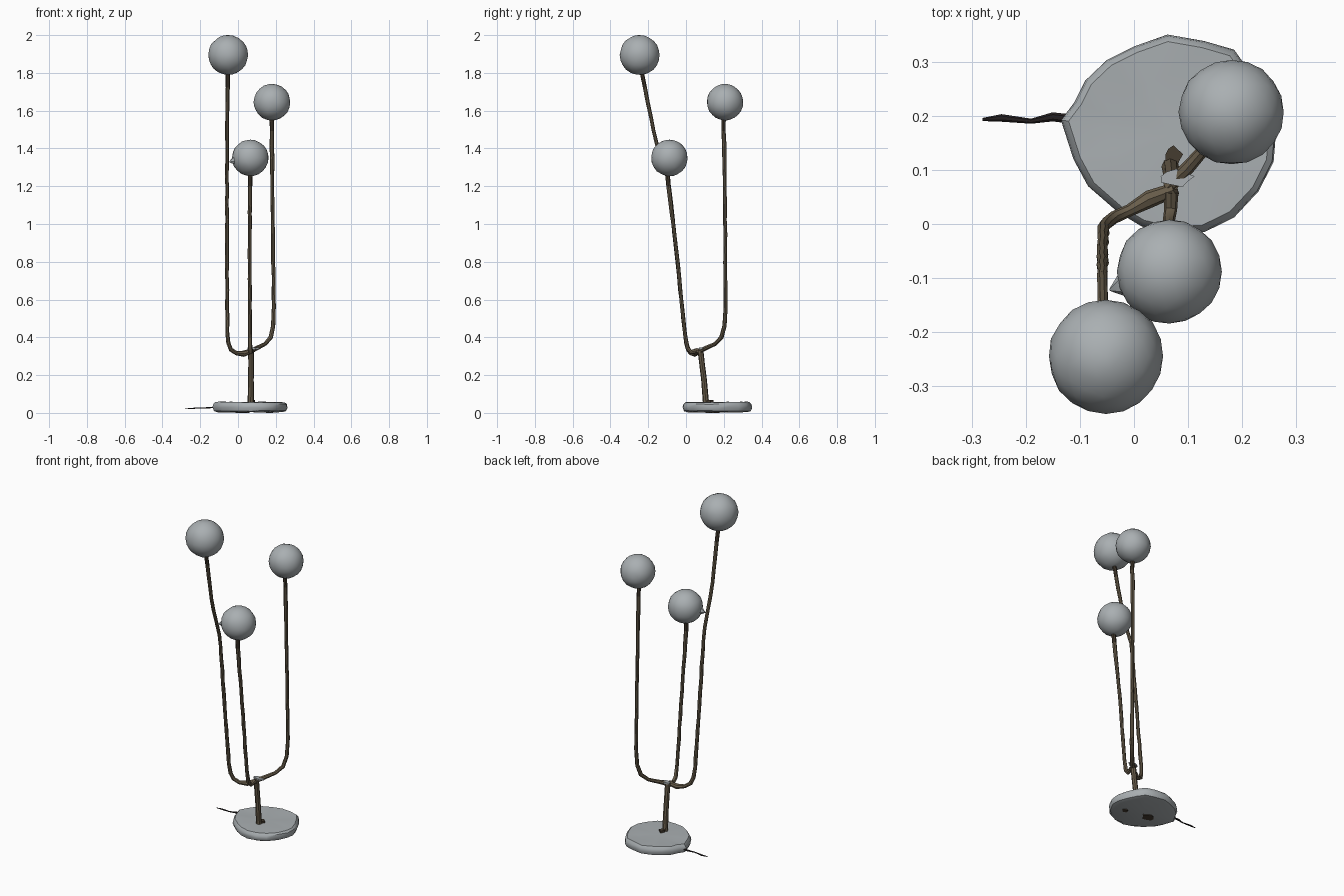
import bpy, bmesh, math, random
from mathutils import Vector

random.seed(4)
cube = bpy.data.objects.get("Cube")
if cube:
    bpy.data.objects.remove(cube, do_unlink=True)


def material(name, rgb):
    m = bpy.data.materials.new(name)
    m.use_nodes = True
    m.diffuse_color = (*rgb, 1)
    m.node_tree.nodes["Principled BSDF"].inputs["Base Color"].default_value = (*rgb, 1)
    return m


GREY = material("pale grey", (0.40, 0.43, 0.445))
BRASS = material("aged brass", (0.14, 0.11, 0.07))
DARK = material("dark bronze", (0.06, 0.045, 0.03))
BLACK = material("black cord", (0.018, 0.014, 0.014))


def finish(name, bm, mats, angle=30):
    bmesh.ops.recalc_face_normals(bm, faces=bm.faces[:])
    me = bpy.data.meshes.new(name)
    bm.to_mesh(me)
    bm.free()
    for m in mats:
        me.materials.append(m)
    ob = bpy.data.objects.new(name, me)
    bpy.context.collection.objects.link(ob)
    bpy.ops.object.select_all(action='DESELECT')
    ob.select_set(True)
    bpy.context.view_layer.objects.active = ob
    if angle:
        bpy.ops.object.shade_smooth_by_angle(angle=math.radians(angle))
    return ob


def globe(name, centre, radius):
    bm = bmesh.new()
    bmesh.ops.create_icosphere(bm, subdivisions=3, radius=radius)
    for v in bm.verts:
        v.co = v.co * random.uniform(0.985, 1.01) + Vector(centre)
    return finish(name, bm, [GREY], 22)


def tube(name, points, mats, sides=8, dark_above=None, flat=1.0, wobble=0.0):
    """Sweep a ring along (x, y, z, radius) points, with slight hand-made wobble."""
    path = []
    for a, b in zip(points, points[1:]):
        a, b = Vector(a), Vector(b)
        n = max(1, int((b.xyz - a.xyz).length / 0.07))
        path += [a.lerp(b, i / n) for i in range(n)]
    path.append(Vector(points[-1]))
    bm = bmesh.new()
    rings = []
    side = None
    for i, p in enumerate(path):
        t = (path[min(i + 1, len(path) - 1)].xyz - path[max(i - 1, 0)].xyz).normalized()
        if side is None:
            side = t.cross(Vector((0, 0, 1)) if abs(t.z) < 0.8 else Vector((0, 1, 0)))
        side = (side - t * side.dot(t)).normalized()
        up = t.cross(side)
        off = Vector((random.uniform(-wobble, wobble), random.uniform(-wobble, wobble), 0))
        r = p.w * random.uniform(0.93, 1.07)
        rings.append([bm.verts.new(p.xyz + off
                      + side * r * math.cos(k * math.tau / sides)
                      + up * r * flat * math.sin(k * math.tau / sides)) for k in range(sides)])
    for a, b in zip(rings, rings[1:]):
        for k in range(sides):
            j = (k + 1) % sides
            bm.faces.new((a[k], a[j], b[j], b[k]))
    bm.faces.new(rings[0])
    bm.faces.new(rings[-1])
    if dark_above:
        for f in bm.faces:
            f.material_index = int(f.calc_center_median().z > dark_above)
    return finish(name, bm, mats, 40)


def plate(name, centre, rx, ry, thick, mat, sides=9):
    bm = bmesh.new()
    bmesh.ops.create_cone(bm, cap_ends=True, segments=sides, radius1=1, radius2=1, depth=thick)
    for v in bm.verts:
        k = 0.85 + 0.15 * math.sin(5 * math.atan2(v.co.y, v.co.x) + 1)
        v.co = Vector((v.co.x * rx * k, v.co.y * ry * k, v.co.z)) + Vector(centre)
    return finish(name, bm, [mat], 0)


# Globes
globe("tall_globe", (-0.052, -0.245, 1.895), 0.106)
globe("rear_globe", (0.18, 0.207, 1.645), 0.097)
globe("front_globe", (0.065, -0.088, 1.35), 0.097)

# Small pointed nub on the side of the front globe
tube("globe_nub", [(-0.045, -0.122, 1.328, 0.002), (-0.02, -0.113, 1.335, 0.022),
                   (0.0, -0.105, 1.34, 0.03)], [GREY], 6)

# Arms: each leaves the joint, bends upward and rises to its globe
tube("tall_arm", [
    (0.075, 0.065, 0.33, 0.014), (0.03, 0.045, 0.313, 0.016), (-0.01, 0.025, 0.316, 0.012),
    (-0.037, 0.012, 0.335, 0.011), (-0.05, 0.002, 0.37, 0.011), (-0.056, -0.008, 0.43, 0.011),
    (-0.058, -0.045, 0.8, 0.010), (-0.058, -0.095, 1.25, 0.010),
    (-0.058, -0.155, 1.42, 0.010), (-0.054, -0.235, 1.80, 0.012)],
    [BRASS, DARK], dark_above=1.73, wobble=0.0015)
tube("front_arm", [
    (0.07, 0.06, 0.33, 0.013), (0.067, 0.025, 0.322, 0.012), (0.066, 0.008, 0.345, 0.011),
    (0.064, -0.005, 0.42, 0.010), (0.062, -0.05, 0.85, 0.010), (0.065, -0.1, 1.27, 0.012)],
    [BRASS, DARK], dark_above=1.22, wobble=0.0015)
tube("rear_arm", [
    (0.065, 0.07, 0.325, 0.013), (0.10, 0.105, 0.343, 0.012), (0.145, 0.155, 0.365, 0.011),
    (0.172, 0.187, 0.40, 0.011), (0.187, 0.203, 0.46, 0.011), (0.191, 0.209, 0.56, 0.010),
    (0.183, 0.206, 1.1, 0.010), (0.178, 0.199, 1.57, 0.012)],
    [BRASS, DARK], dark_above=1.50, wobble=0.0015)

# Stem and joint
tube("stem", [(0.068, 0.106, 0.045, 0.016), (0.068, 0.095, 0.18, 0.015),
              (0.070, 0.077, 0.335, 0.015)], [BRASS], wobble=0.001)
plate("joint_cap", (0.078, 0.085, 0.341), 0.035, 0.018, 0.009, GREY)
plate("stem_foot", (0.073, 0.125, 0.062), 0.018, 0.022, 0.012, DARK)

# Base: irregular disc built from one outline, stacked with a soft worn rim
outline = [(-0.135, 0.192), (-0.112, 0.12), (-0.085, 0.07), (-0.03, 0.022), (0.015, -0.005),
           (0.07, -0.018), (0.13, -0.015), (0.185, 0.012), (0.23, 0.06), (0.258, 0.115),
           (0.262, 0.165), (0.245, 0.22), (0.215, 0.28), (0.185, 0.322), (0.13, 0.338),
           (0.062, 0.35), (0.0, 0.328), (-0.05, 0.303), (-0.09, 0.265), (-0.11, 0.225)]
levels = [(0.86, 0.004), (0.96, 0.010), (1.0, 0.028), (0.985, 0.045), (0.93, 0.057), (0.6, 0.056)]
mid = Vector((0.068, 0.165))
bm = bmesh.new()
rings = []
for s, z in levels:
    ring = []
    for p in outline:
        q = mid + (Vector(p) - mid) * s
        ring.append(bm.verts.new((q.x, q.y, z + random.uniform(-0.003, 0.003))))
    rings.append(ring)
for a, b in zip(rings, rings[1:]):
    for k in range(len(outline)):
        j = (k + 1) % len(outline)
        bm.faces.new((a[k], a[j], b[j], b[k]))
for ring, z in ((rings[0], 0.004), (rings[-1], 0.055)):
    hub = bm.verts.new((mid.x, mid.y, z))
    for k in range(len(ring)):
        bm.faces.new((ring[k], ring[(k + 1) % len(ring)], hub))
finish("base", bm, [GREY], 35)

# Dark patches on the underside
plate("large_underside_patch", (0.02, 0.145, 0.003), 0.042, 0.034, 0.006, DARK)
plate("small_underside_patch", (0.165, 0.12, 0.003), 0.02, 0.017, 0.006, DARK)

# Flat cord leaving the base
tube("cord", [(-0.11, 0.193, 0.030, 0.009), (-0.15, 0.198, 0.028, 0.008),
              (-0.19, 0.190, 0.026, 0.005), (-0.245, 0.196, 0.024, 0.007),
              (-0.28, 0.193, 0.024, 0.003)], [BLACK], 6, flat=0.5)
